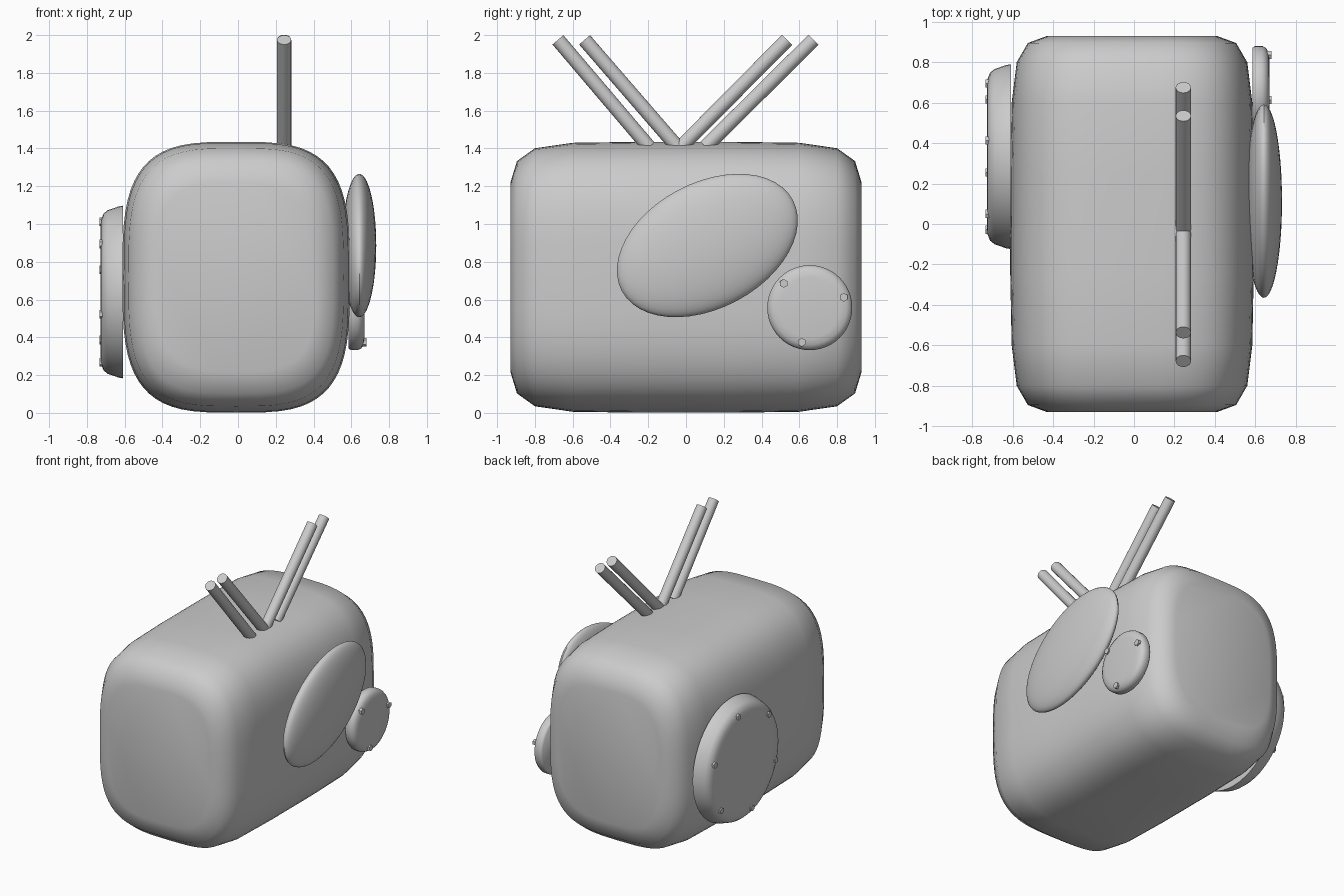
import bpy, bmesh
from math import cos, sin, pi, radians, copysign
from mathutils import Vector, Matrix

if "Cube" in bpy.data.objects:
    bpy.data.objects.remove(bpy.data.objects["Cube"])


def finish(name, bm, angle=35):
    bmesh.ops.recalc_face_normals(bm, faces=bm.faces)
    me = bpy.data.meshes.new(name)
    bm.to_mesh(me)
    bm.free()
    ob = bpy.data.objects.new(name, me)
    bpy.context.collection.objects.link(ob)
    bpy.ops.object.select_all(action='DESELECT')
    ob.select_set(True)
    bpy.context.view_layer.objects.active = ob
    bpy.ops.object.shade_smooth_by_angle(angle=radians(angle))
    return ob


def loft(name, rings, angle=60):
    """Skin a list of equal-length point rings and cap both ends."""
    bm = bmesh.new()
    vs = [[bm.verts.new(p) for p in ring] for ring in rings]
    n = len(vs[0])
    for a, b in zip(vs, vs[1:]):
        for i in range(n):
            j = (i + 1) % n
            bm.faces.new((a[i], a[j], b[j], b[i]))
    bm.faces.new(vs[0])
    bm.faces.new(vs[-1])
    return finish(name, bm, angle)


def squircle(y, w, h, n=3.4, count=64):
    pts = []
    for i in range(count):
        t = 2 * pi * i / count
        c, s = cos(t), sin(t)
        pts.append((-0.01 + w * copysign(abs(c) ** (2 / n), c), y,
                    0.718 + h * copysign(abs(s) ** (2 / n), s)))
    return pts


def disc(name, y, z, profile, count=48):
    """Round plate facing along x; profile is a list of (x, radius)."""
    loft(name, [[(x, y + r * cos(2 * pi * i / count), z + r * sin(2 * pi * i / count))
                 for i in range(count)] for x, r in profile])


def rod(name, a, b, r, sides):
    a, b = Vector(a), Vector(b)
    d = b - a
    bm = bmesh.new()
    m = Matrix.Translation((a + b) / 2) @ d.to_track_quat('Z', 'Y').to_matrix().to_4x4()
    bmesh.ops.create_cone(bm, cap_ends=True, segments=sides, radius1=r, radius2=r,
                          depth=d.length, matrix=m)
    finish(name, bm)


def bolts(name, y, z, radius, start, count, x0, x1):
    for k in range(count):
        t = radians(start + 360 * k / count)
        py, pz = y + radius * cos(t), z + radius * sin(t)
        rod(f"{name}_{k + 1}", (x0, py, pz), (x1, py, pz), 0.023, 6)


# Rounded body: half profile (y, half width, half height), mirrored front to back
half = [(0.93, 0.42, 0.50), (0.895, 0.515, 0.615), (0.80, 0.57, 0.683),
        (0.60, 0.595, 0.712), (0.25, 0.602, 0.717)]
profile = [(-y, w, h) for y, w, h in half] + half[::-1]
loft("body", [squircle(*p) for p in profile])

# Four slanted rods on top, two leaning each way
for i, (y0, y1) in enumerate([(-0.215, -0.678), (-0.065, -0.537), (-0.005, 0.535), (0.125, 0.675)]):
    base, tip = Vector((0.244, y0, 1.43)), Vector((0.244, y1, 1.975))
    rod(f"top_rod_{i + 1}", base - (tip - base).normalized() * 0.03, tip, 0.038, 20)

# Tilted oval pad on the right side
bm = bmesh.new()
bmesh.ops.create_uvsphere(
    bm, u_segments=48, v_segments=24, radius=1,
    matrix=Matrix.Translation((0.642, 0.113, 0.886)) @ Matrix.Rotation(radians(28), 4, 'X')
    @ Matrix.Diagonal((0.09, 0.513, 0.332, 1)))
finish("oval_pad", bm)

# Small round plate on the right side, with three bolts
disc("small_plate", 0.655, 0.557,
     [(0.585, 0.215), (0.598, 0.225), (0.635, 0.225), (0.653, 0.215), (0.665, 0.195), (0.67, 0.16)])
bolts("small_plate_bolt", 0.655, 0.557, 0.188, 17, 3, 0.64, 0.679)

# Large round plate on the left side, with six bolts
disc("large_plate", 0.333, 0.64,
     [(-0.608, 0.457), (-0.632, 0.453), (-0.69, 0.433), (-0.712, 0.415), (-0.724, 0.385), (-0.728, 0.34)])
bolts("large_plate_bolt", 0.333, 0.64, 0.38, 18, 6, -0.70, -0.734)
